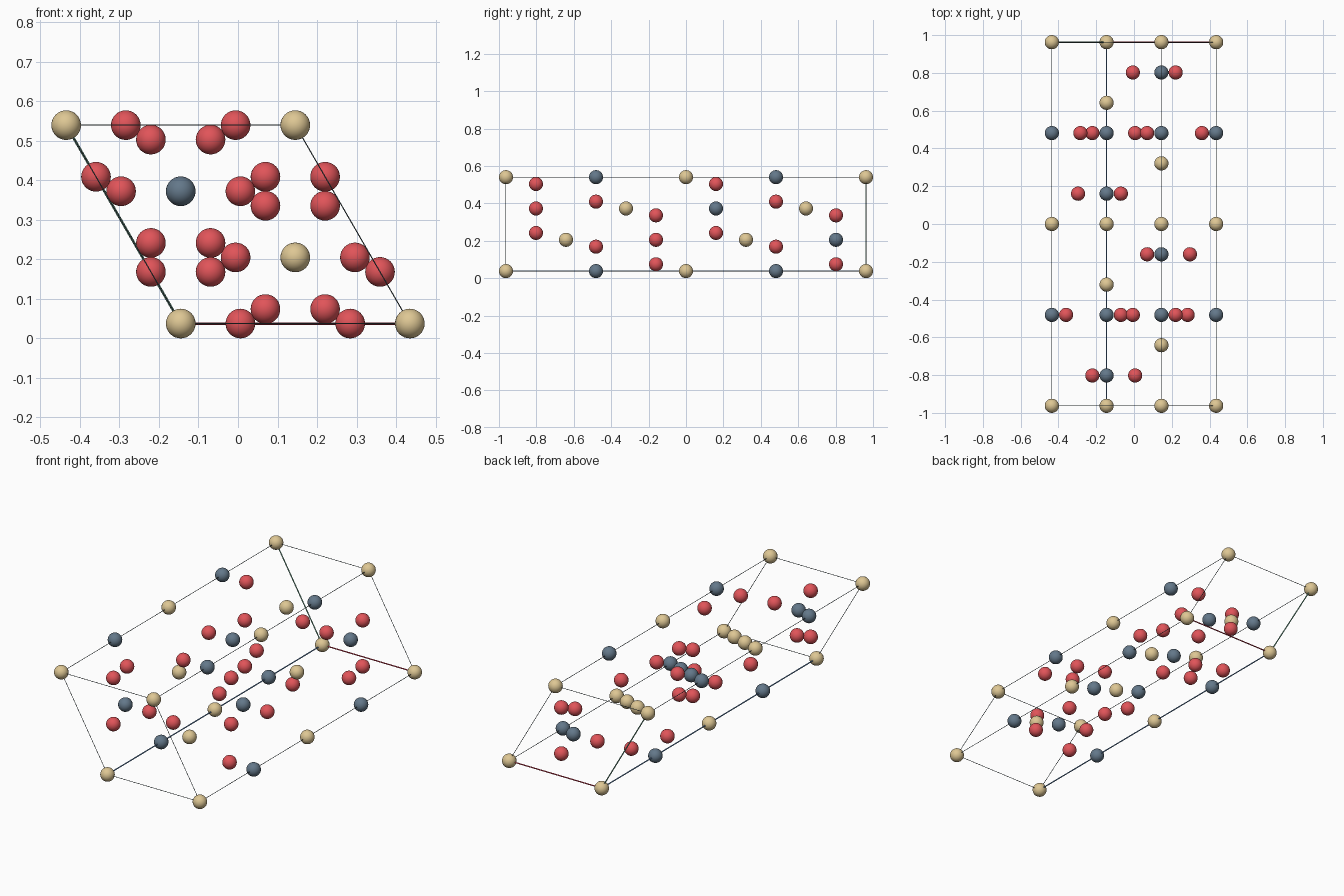
import bpy, bmesh, math
from mathutils import Vector

if "Cube" in bpy.data.objects:
    bpy.data.objects.remove(bpy.data.objects["Cube"])

R = 0.0375                      # atom radius
A = 0.58                        # short cell edge
H = A * math.sqrt(3) / 2        # cell height
C = 2 - 2 * R                   # long cell edge
BOND = 0.151                    # slate-to-red distance

# Cell vectors from the origin corner at the back
ORIGIN = Vector((-A / 4, C / 2, R))
VA, VB, VC = Vector((A, 0, 0)), Vector((-A / 2, 0, H)), Vector((0, -C, 0))


def material(name, srgb):
    m = bpy.data.materials.new(name)
    m.diffuse_color = [((c + 0.055) / 1.055) ** 2.4 for c in srgb] + [1]
    m.use_nodes = True
    m.node_tree.nodes["Principled BSDF"].inputs["Base Color"].default_value = m.diffuse_color
    return m


TAN = material("tan", (0.87, 0.78, 0.58))
SLATE = material("slate", (0.39, 0.47, 0.54))
RED = material("red", (0.88, 0.33, 0.35))
EDGE = material("dark_edge", (0.30, 0.37, 0.39))
AXIS_RED = material("axis_red", (0.89, 0.25, 0.34))
AXIS_GREEN = material("axis_green", (0.52, 0.76, 0.66))
AXIS_BLUE = material("axis_blue", (0.44, 0.62, 0.82))


def add_object(name, mesh, loc=(0, 0, 0)):
    ob = bpy.data.objects.new(name, mesh)
    ob.location = loc
    bpy.context.collection.objects.link(ob)
    return ob


def ball_mesh(name, mat):
    bm = bmesh.new()
    bmesh.ops.create_uvsphere(bm, u_segments=32, v_segments=16, radius=R)
    for f in bm.faces:
        f.smooth = True
    me = bpy.data.meshes.new(name)
    bm.to_mesh(me)
    bm.free()
    me.materials.append(mat)
    return me


def rod(name, start, direction, radius, mat):
    bm = bmesh.new()
    bmesh.ops.create_cone(bm, cap_ends=True, segments=12, radius1=radius,
                          radius2=radius, depth=direction.length)
    for f in bm.faces:
        f.smooth = len(f.verts) == 4
    me = bpy.data.meshes.new(name)
    bm.to_mesh(me)
    bm.free()
    me.materials.append(mat)
    ob = add_object(name, me, start + direction / 2)
    ob.rotation_euler = direction.to_track_quat('Z', 'Y').to_euler()


tan_ball = ball_mesh("tan_atom", TAN)
slate_ball = ball_mesh("slate_atom", SLATE)
red_ball = ball_mesh("red_atom", RED)


def inside(x, z):
    """True when a point lies in the slanted cell cross-section."""
    v = (z - ORIGIN.z) / H
    u = (x - ORIGIN.x + v * A / 2) / A
    return -0.01 < u < 1.01 and -0.01 < v < 1.01


def group(x, y, z, side):
    """Slate atom with a triangle of red atoms; side is +1 or -1 along x."""
    add_object("slate_atom", slate_ball, (x, y, z))
    for k in range(3):
        t = k * 2 * math.pi / 3
        px, pz = x + side * BOND * math.cos(t), z + BOND * math.sin(t)
        if inside(px, pz):
            add_object("red_atom", red_ball, (px, y, pz))


# Atoms on the four long cell edges
for i in (0, 1):
    for j in (0, 1):
        p = ORIGIN + i * VA + j * VB
        for y in (-C / 2, 0, C / 2):
            add_object("tan_atom", tan_ball, (p.x, y, p.z))
        for s in (1, -1):
            group(p.x, s * C / 4, p.z, s)

# Atoms on the two inner columns: x, z, tan positions, (slate position, side)
for x, z, tans, slates in (
        (-A / 4, R + H * 2 / 3, (C / 3, -C / 6), ((C / 12, -1), (-C * 5 / 12, 1))),
        (A / 4, R + H / 3, (C / 6, -C / 3), ((C * 5 / 12, -1), (-C / 12, 1)))):
    for y in tans:
        add_object("tan_atom", tan_ball, (x, y, z))
    for y, side in slates:
        group(x, y, z, side)

# Cell frame: three thick coloured axes, nine thin edges
for name, d, e, f, mat in (("axis_a", VA, VB, VC, AXIS_RED),
                           ("axis_b", VB, VA, VC, AXIS_GREEN),
                           ("axis_c", VC, VA, VB, AXIS_BLUE)):
    for i in (0, 1):
        for j in (0, 1):
            start = ORIGIN + i * e + j * f
            if i == j == 0:
                rod(name, start, d, 0.0032, mat)
            else:
                rod("cell_edge", start, d, 0.0014, EDGE)
